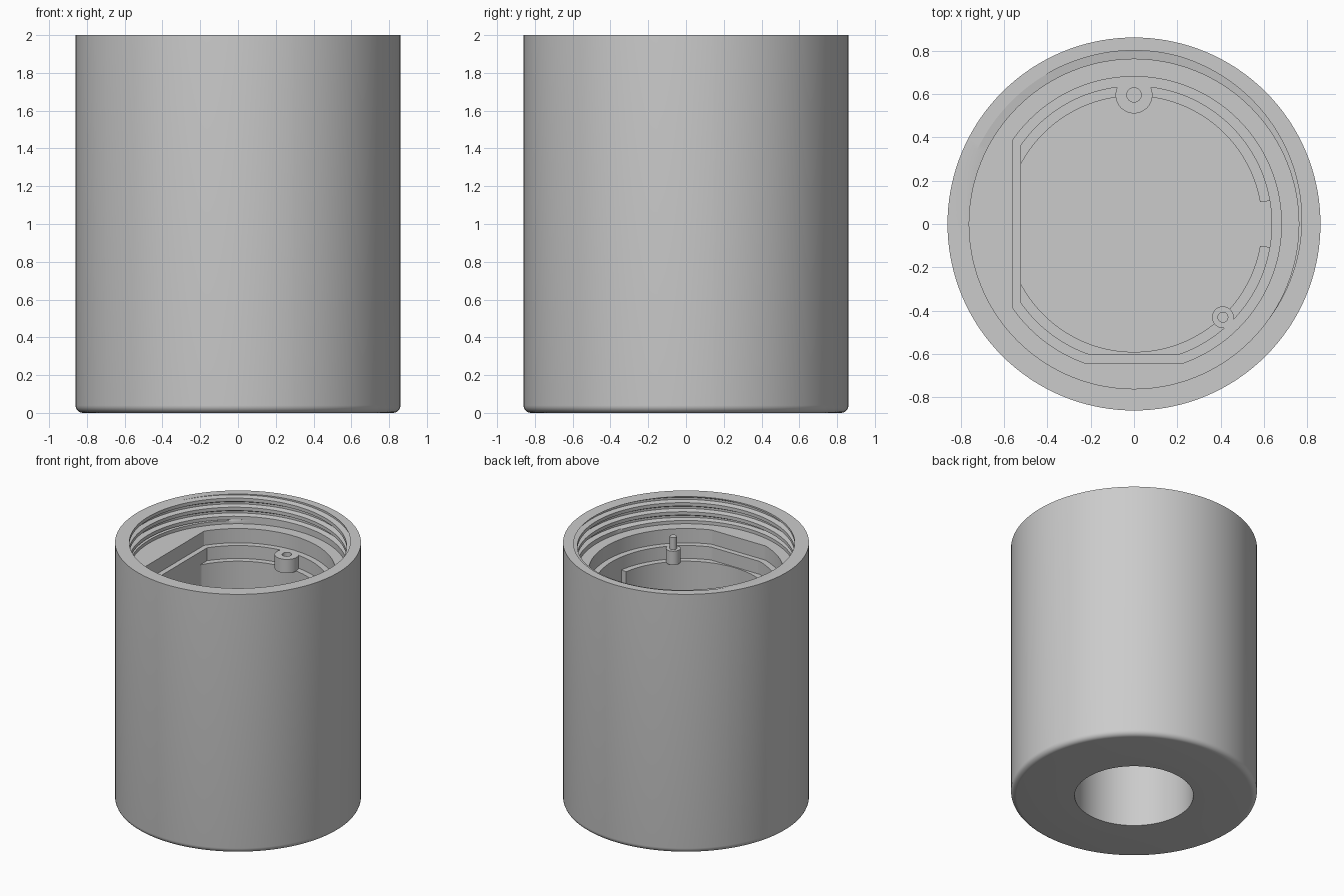
import bpy, bmesh, math

cube = bpy.data.objects.get("Cube")
if cube:
    bpy.data.objects.remove(cube, do_unlink=True)

gray = bpy.data.materials.new("plain gray")
gray.use_nodes = True
gray.diffuse_color = (0.6, 0.6, 0.6, 1)
gray.node_tree.nodes["Principled BSDF"].inputs["Base Color"].default_value = (0.6, 0.6, 0.6, 1)

TAU = 2 * math.pi
RIM, THREAD_END, LEDGE, STEP, SHELF, FLOOR = 2.0, 1.82, 1.79, 1.68, 1.58, 0.6
BORE, PITCH = 0.76, 0.07
NOTCH = 0.17


def outline(radius, left, front):
    """Circle cut by a flat on the left and a flat at the front."""
    def r(a):
        c, s = -math.cos(a), -math.sin(a)
        best = radius
        if c > 0.01:
            best = min(best, left / c)
        if s > 0.01:
            best = min(best, front / s)
        return best
    return r


ledge_edge = outline(0.68, 0.56, 0.64)
step_edge = outline(0.635, 0.52, 0.60)
round_edge = outline(0.59, 0.52, 1)


def cavity_edge(a):
    # The lowest shelf is interrupted by a notch on +x
    return step_edge(a) if min(a, TAU - a) < NOTCH else round_edge(a)


def thread_radius(a, z):
    p = (math.degrees(a) + 360 * (RIM - z) / PITCH + 35) % 360
    depth = min(p / 110, 1) if p < 190 else max(0, (225 - p) / 35)
    return BORE + 0.04 * depth


def add_strip(bm, angles, low, high):
    """Faces between two rings, each ring a function angle -> (radius, z)."""
    rows = []
    for ring in (low, high):
        row = []
        for a in angles:
            r, z = ring(a)
            row.append(bm.verts.new((r * math.cos(a), r * math.sin(a), z)))
        rows.append(row)
    for i in range(len(angles) - 1):
        bm.faces.new((rows[0][i], rows[0][i + 1], rows[1][i + 1], rows[1][i]))


def ring(r, z):
    return lambda a: (r(a) if callable(r) else r, z)


def lathe(bm, angles, profile):
    rings = [ring(r, z) for r, z in profile]
    for low, high in zip(rings, rings[1:]):
        add_strip(bm, angles, low, high)


def finish(bm, name, location=(0, 0, 0)):
    bmesh.ops.remove_doubles(bm, verts=bm.verts, dist=1e-5)
    bmesh.ops.recalc_face_normals(bm, faces=bm.faces)
    mesh = bpy.data.meshes.new(name)
    bm.to_mesh(mesh)
    bm.free()
    mesh.materials.append(gray)
    obj = bpy.data.objects.new(name, mesh)
    obj.location = location
    bpy.context.collection.objects.link(obj)
    bpy.ops.object.select_all(action="DESELECT")
    obj.select_set(True)
    bpy.context.view_layer.objects.active = obj
    bpy.ops.object.shade_smooth_by_angle(angle=math.radians(30))


# Angles for the body: even spacing plus the exact outline corners
corners = []
for radius, left, front in ((0.68, 0.56, 0.64), (0.635, 0.52, 0.60), (0.59, 0.52, 0.59)):
    half_left, half_front = math.acos(left / radius), math.acos(front / radius)
    corners += [math.pi - half_left, math.pi + half_left]
    corners += [0.75 * TAU - half_front, 0.75 * TAU + half_front]
for edge in (NOTCH - 0.001, NOTCH + 0.001):
    corners += [edge, TAU - edge]
SEGMENTS = 144
angles = sorted({round(a, 5) for a in corners + [TAU * i / SEGMENTS for i in range(SEGMENTS)]}) + [TAU]

# Body: blind hole below, rounded foot, outer wall and rim
body = bmesh.new()
foot = [(0.82 + 0.04 * math.sin(t), 0.04 - 0.04 * math.cos(t))
        for t in (math.pi / 2 * i / 6 for i in range(7))]
lathe(body, angles, [(0, 0.52), (0.415, 0.52), (0.415, 0)] + foot
      + [(0.86, RIM), (lambda a: thread_radius(a, RIM), RIM)])

# Helical thread in the mouth, trimmed at the rim and at its lower end
turns = int((RIM - THREAD_END) / PITCH) + 3
phases = [360 * n + k - 35 for n in range(-1, turns) for k in (0, 110, 190, 225)]


def thread_row(phase):
    def row(a):
        z = RIM - PITCH * (phase - math.degrees(a)) / 360
        z = min(RIM, max(THREAD_END, z))
        return thread_radius(a, z), z
    return row


for upper, lower in zip(phases, phases[1:]):
    add_strip(body, angles, thread_row(lower), thread_row(upper))

# Stepped interior down to the floor
lathe(body, angles, [
    (lambda a: thread_radius(a, THREAD_END), THREAD_END), (BORE, THREAD_END - 0.005),
    (BORE, LEDGE), (ledge_edge, LEDGE), (ledge_edge, STEP), (step_edge, STEP),
    (step_edge, SHELF), (cavity_edge, SHELF), (cavity_edge, FLOOR), (0, FLOOR)])
finish(body, "threaded_housing")

# Screw boss with a blind hole, and a smaller boss carrying a pin
round_angles = [TAU * i / 48 for i in range(49)]
top = STEP + 0.001
bosses = {
    "screw_boss": ((0, 0.595), [(0, SHELF - 0.005), (0.085, SHELF - 0.005), (0.085, top),
                                (0.033, top), (0.033, SHELF + 0.01), (0, SHELF + 0.01)]),
    "pin_boss": ((0.41, -0.43), [(0, SHELF - 0.005), (0.05, SHELF - 0.005), (0.05, top),
                                 (0.025, top), (0.025, 1.775), (0, 1.775)]),
}
for name, ((x, y), profile) in bosses.items():
    bm = bmesh.new()
    lathe(bm, round_angles, profile)
    finish(bm, name, (x, y, 0))
